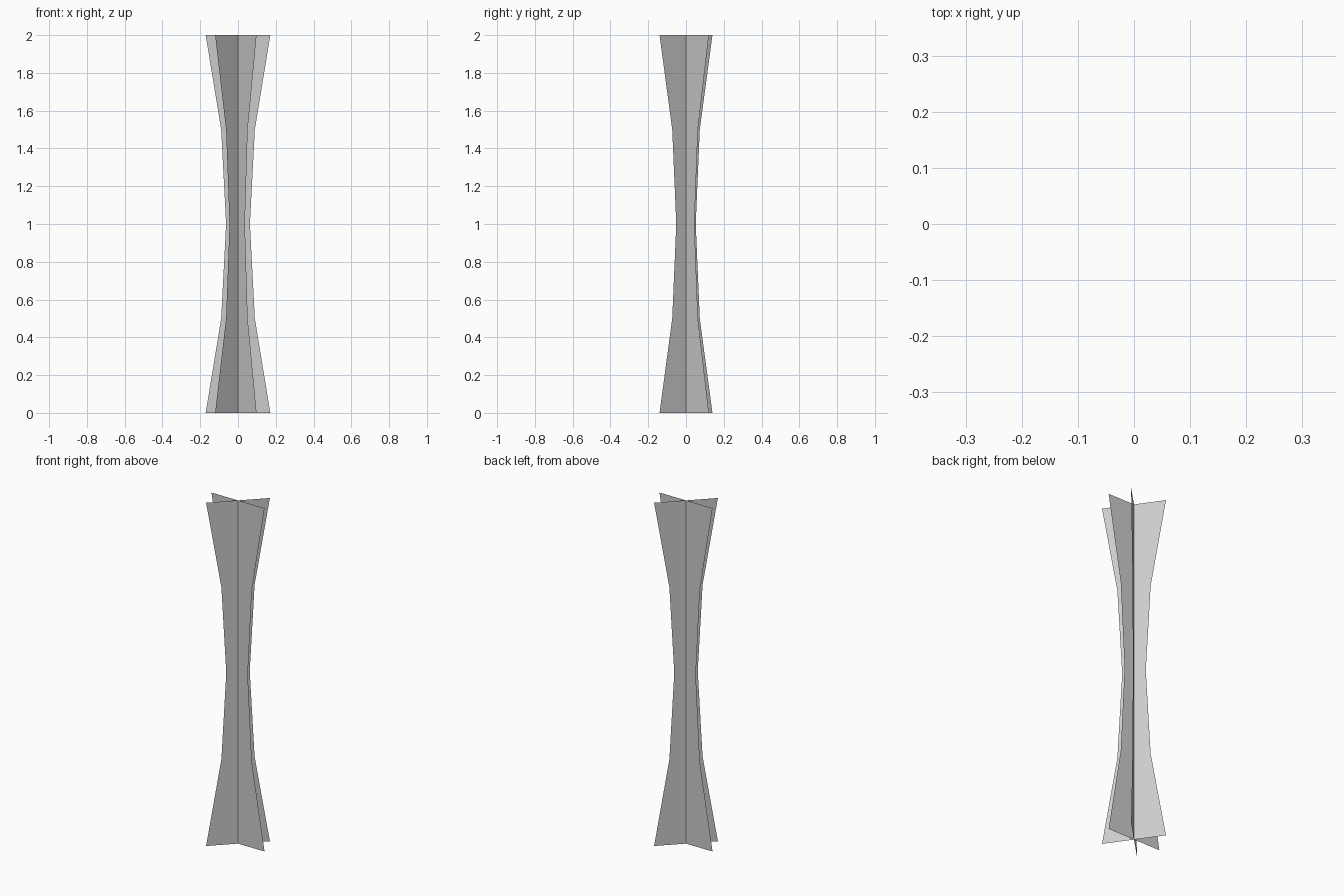
import bpy
from math import radians, cos, sin

if "Cube" in bpy.data.objects:
    bpy.data.objects.remove(bpy.data.objects["Cube"])

# Half-width of each blade at rising heights (waisted outline)
PROFILE = [(0.0, 0.171), (0.5, 0.089), (1.0, 0.063), (1.5, 0.089), (2.0, 0.171)]


def crossed_blade(name, degrees):
    """Flat upright sheet through the z axis, turned by the given angle."""
    c, s = cos(radians(degrees)), sin(radians(degrees))
    verts = [(k * w * c, k * w * s, z) for z, w in PROFILE for k in (-1, 0, 1)]
    faces = []
    for row in range(len(PROFILE) - 1):
        for col in range(2):
            a = row * 3 + col
            faces.append((a, a + 1, a + 4, a + 3))
    mesh = bpy.data.meshes.new(name)
    mesh.from_pydata(verts, [], faces)
    obj = bpy.data.objects.new(name, mesh)
    bpy.context.collection.objects.link(obj)
    return obj


# Three blades crossing on the central axis
for name, angle in (("side_blade", 0), ("diagonal_blade", 45), ("cross_blade", 125)):
    crossed_blade(name, angle)
